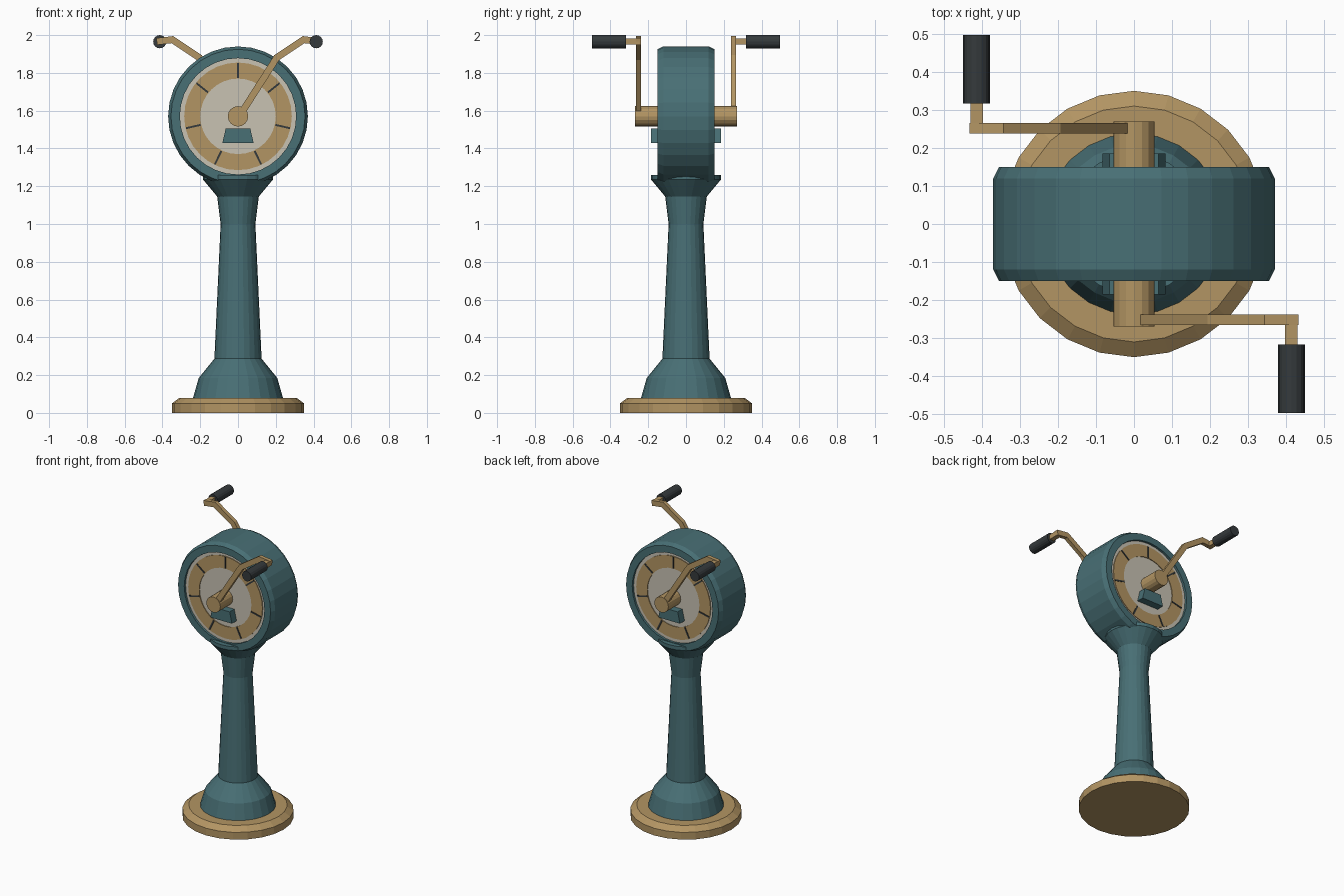
import bpy, bmesh
from math import pi, sin, cos
from mathutils import Matrix, Vector

if "Cube" in bpy.data.objects:
    bpy.data.objects.remove(bpy.data.objects["Cube"])

HUB_Z = 1.57


def material(name, rgb):
    m = bpy.data.materials.new(name)
    m.diffuse_color = (*rgb, 1)
    m.use_nodes = True
    m.node_tree.nodes["Principled BSDF"].inputs["Base Color"].default_value = m.diffuse_color
    return m


TEAL = material("teal_paint", (0.065, 0.16, 0.178))
BRASS = material("brass", (0.45, 0.30, 0.125))
CREAM = material("cream", (0.58, 0.54, 0.45))
DARK = material("dark_grip", (0.035, 0.042, 0.045))


def finish(bm, name, mat, matrix=Matrix()):
    bmesh.ops.remove_doubles(bm, verts=bm.verts, dist=1e-5)
    bmesh.ops.recalc_face_normals(bm, faces=bm.faces)
    bm.transform(matrix)
    me = bpy.data.meshes.new(name)
    bm.to_mesh(me)
    bm.free()
    me.materials.append(mat)
    ob = bpy.data.objects.new(name, me)
    bpy.context.collection.objects.link(ob)
    return ob


def lathe(name, profile, sides, mat, matrix=Matrix(), closed=False):
    """Revolve (radius, height) points about z."""
    bm = bmesh.new()
    vs = [bm.verts.new((r, 0, h)) for r, h in profile]
    pairs = list(zip(vs, vs[1:])) + ([(vs[-1], vs[0])] if closed else [])
    es = [bm.edges.new(p) for p in pairs]
    bmesh.ops.spin(bm, geom=vs + es, cent=(0, 0, 0), axis=(0, 0, 1),
                   angle=2 * pi, steps=sides, use_merge=True)
    return finish(bm, name, mat, matrix)


def plate(name, outline, y0, y1, mat, matrix=Matrix()):
    """Extrude an (x, z) outline from y0 to y1."""
    bm = bmesh.new()
    f = bm.faces.new([bm.verts.new((x, y0, z)) for x, z in outline])
    g = bmesh.ops.extrude_face_region(bm, geom=[f])["geom"]
    bmesh.ops.translate(bm, vec=(0, y1 - y0, 0),
                        verts=[v for v in g if isinstance(v, bmesh.types.BMVert)])
    return finish(bm, name, mat, matrix)


def strip(path, width):
    """Outline of a bent bar with mitred corners."""
    pts = [Vector(p) for p in path]
    dirs = [(b - a).normalized() for a, b in zip(pts, pts[1:])]
    left, right = [], []
    for i, p in enumerate(pts):
        d0, d1 = dirs[max(i - 1, 0)], dirs[min(i, len(dirs) - 1)]
        n0, n1 = Vector((-d0.y, d0.x)), Vector((-d1.y, d1.x))
        m = (n0 + n1).normalized()
        off = m * (width / 2 / m.dot(n0))
        left.append(p + off)
        right.append(p - off)
    return left + right[::-1]


# Stand
lathe("base_plate", [(0, 0), (0.35, 0), (0.35, 0.05), (0.31, 0.08), (0, 0.08)], 24, BRASS)
lathe("column", [(0, 0.07), (0.238, 0.08), (0.208, 0.185), (0.125, 0.287), (0.092, 1.0),
                 (0.11, 1.145), (0.185, 1.235), (0.185, 1.26), (0, 1.26)], 24, TEAL)

# Drum housing with recessed faces on both ends
FACE = Matrix.Translation((0, 0, HUB_Z)) @ Matrix.Rotation(pi / 2, 4, "X")
half = [(0, 0.13), (0.308, 0.13), (0.308, 0.15), (0.355, 0.15), (0.37, 0.12)]
lathe("drum", half + [(r, -h) for r, h in half[::-1]], 32, TEAL, FACE)

# Both ends carry the same parts, turned half a circle
for side, turn in (("front", 0), ("back", pi)):
    spin = Matrix.Rotation(turn, 4, "Z")

    # Dial
    lathe(side + "_dial", [(0, 0.128), (0.308, 0.128), (0.308, 0.134), (0, 0.134)],
          32, CREAM, spin @ FACE)
    lathe(side + "_dial_ring", [(0.2, 0.13), (0.285, 0.13), (0.285, 0.139), (0.2, 0.139)],
          32, BRASS, spin @ FACE, closed=True)
    for i in range(7):
        tick = Matrix.Translation((0, 0, HUB_Z)) @ Matrix.Rotation(i * 2 * pi / 7, 4, "Y")
        plate(f"{side}_tick_{i + 1}", [(-0.005, 0.203), (0.005, 0.203), (0.005, 0.282),
                                       (-0.005, 0.282)], -0.142, -0.135, DARK, spin @ tick)
    plate(side + "_pointer_block", [(-0.083, 1.428), (0.083, 1.428), (0.065, 1.505),
                                    (-0.065, 1.505)], -0.185, -0.13, TEAL, spin)

    # Hub and cranked lever
    lathe(side + "_hub", [(0, 0.12), (0.054, 0.12), (0.054, 0.27), (0, 0.27)],
          16, BRASS, spin @ FACE)
    plate(side + "_lever", strip([(0.01, 1.575), (0.206, 1.882), (0.348, 1.976),
                                  (0.43, 1.966)], 0.036), -0.265, -0.238, BRASS, spin)
    plate(side + "_grip_rod", [(0.397, 1.949), (0.43, 1.949), (0.43, 1.983),
                               (0.397, 1.983)], -0.33, -0.245, BRASS, spin)
    grip = Matrix.Translation((0.414, 0, 1.965)) @ Matrix.Rotation(pi / 2, 4, "X")
    lathe(side + "_grip", [(0, 0.317), (0.035, 0.317), (0.035, 0.497), (0, 0.497)],
          16, DARK, spin @ grip)
